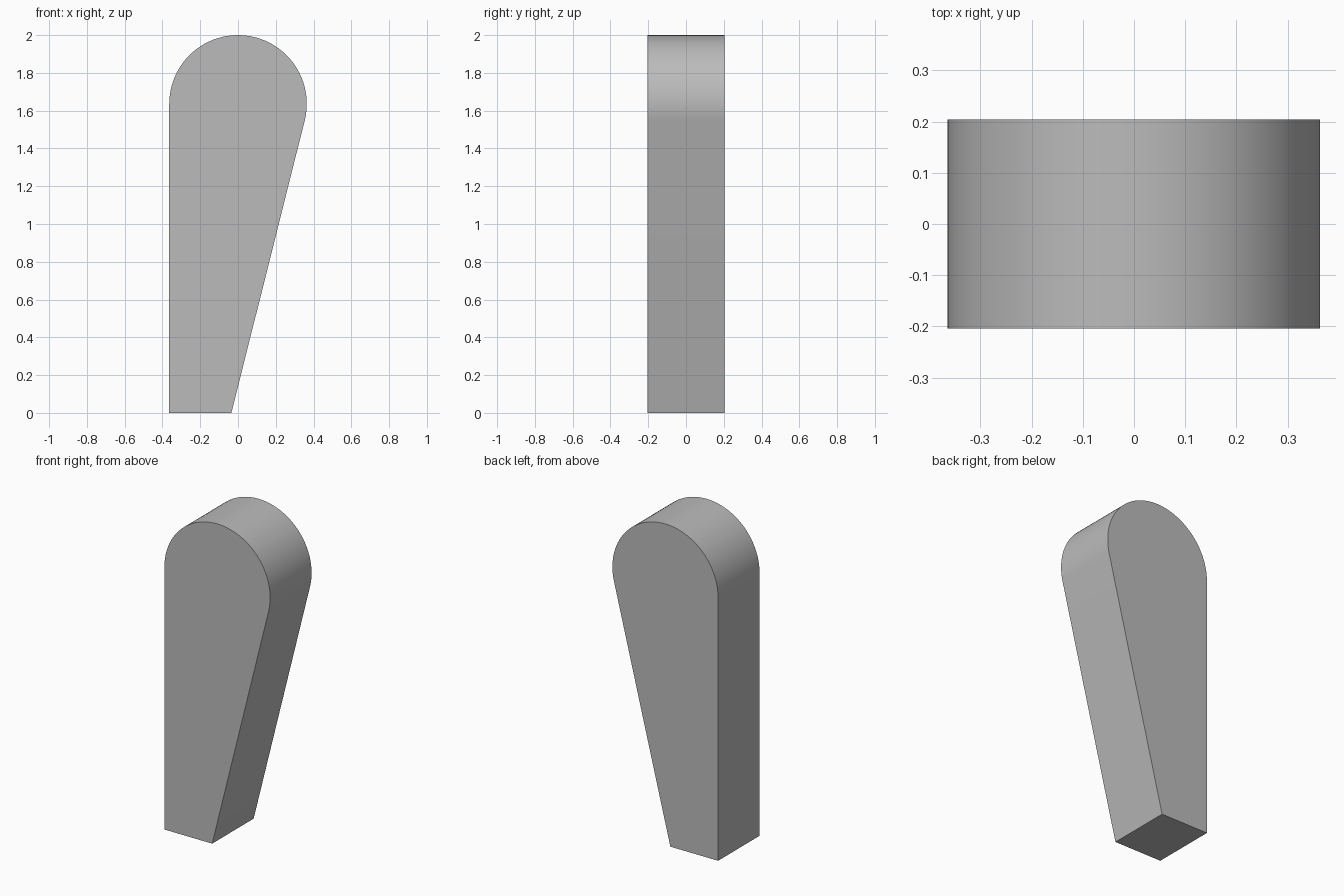
import bpy, bmesh, math

cube = bpy.data.objects.get("Cube")
if cube:
    bpy.data.objects.remove(cube, do_unlink=True)

# Main dimensions
RADIUS = 0.364
HEIGHT = 2.0
HALF_DEPTH = 0.204
FOOT_X = -0.035
ARC_STEPS = 48
centre_z = HEIGHT - RADIUS

# Sloped side meets the round head at its tangent point
foot_angle = math.atan2(-centre_z, FOOT_X)
start = foot_angle + math.acos(RADIUS / math.hypot(FOOT_X, centre_z))

# Outline: flat foot, then the head arc from the sloped side to the upright side
outline = [(-RADIUS, 0), (FOOT_X, 0)]
for i in range(ARC_STEPS + 1):
    a = start + (math.pi - start) * i / ARC_STEPS
    outline.append((RADIUS * math.cos(a), centre_z + RADIUS * math.sin(a)))

# Extrude the outline from front to back
bm = bmesh.new()
front = bm.faces.new([bm.verts.new((x, -HALF_DEPTH, z)) for x, z in outline])
extruded = bmesh.ops.extrude_face_region(bm, geom=[front], use_keep_orig=True)
back = [v for v in extruded["geom"] if isinstance(v, bmesh.types.BMVert)]
bmesh.ops.translate(bm, verts=back, vec=(0, 2 * HALF_DEPTH, 0))
bmesh.ops.recalc_face_normals(bm, faces=bm.faces)
mesh = bpy.data.meshes.new("tapered_block")
bm.to_mesh(mesh)
bm.free()

block = bpy.data.objects.new("tapered_block", mesh)
bpy.context.collection.objects.link(block)

# Plain grey
grey = bpy.data.materials.new("plain_grey")
grey.use_nodes = True
colour = (0.5, 0.5, 0.5, 1)
grey.diffuse_color = colour
grey.node_tree.nodes["Principled BSDF"].inputs["Base Color"].default_value = colour
mesh.materials.append(grey)

# Smooth head with sharp rims
bpy.ops.object.select_all(action="DESELECT")
block.select_set(True)
bpy.context.view_layer.objects.active = block
bpy.ops.object.shade_smooth_by_angle(angle=math.radians(12))
